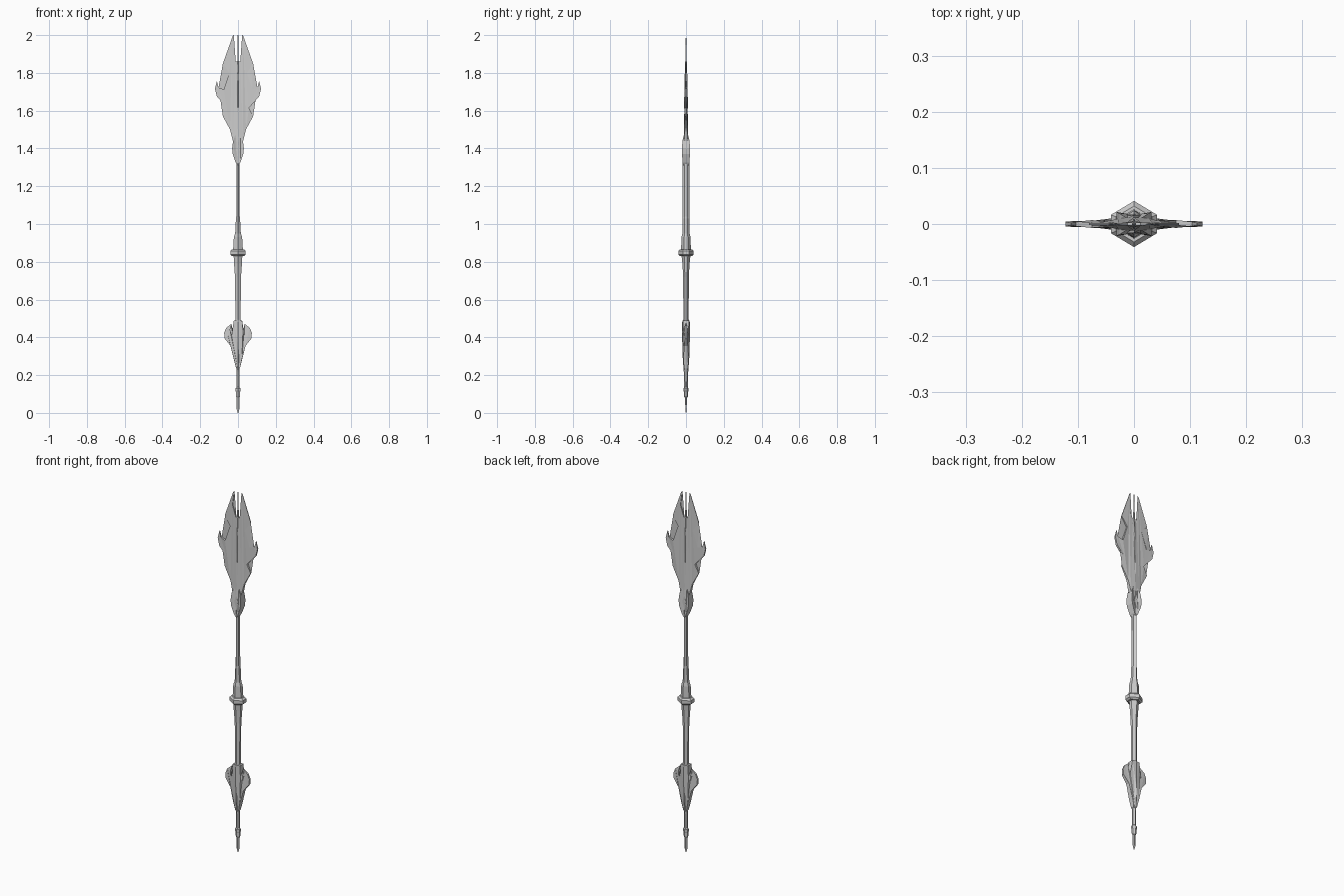
import bpy, bmesh


def finish(bm, name):
    bmesh.ops.recalc_face_normals(bm, faces=bm.faces)
    mesh = bpy.data.meshes.new(name)
    bm.to_mesh(mesh)
    bm.free()
    ob = bpy.data.objects.new(name, mesh)
    bpy.context.collection.objects.link(ob)
    return ob


def hex_loft(name, sections):
    """Six-sided loft through (z, half width, half depth) sections."""
    bm = bmesh.new()
    rings = []
    for z, rx, ry in sections:
        pts = [(0, -ry), (rx, -.4 * ry), (rx, .4 * ry),
               (0, ry), (-rx, .4 * ry), (-rx, -.4 * ry)]
        rings.append([bm.verts.new((x, y, z)) for x, y in pts])
    for a, b in zip(rings, rings[1:]):
        for i in range(6):
            j = (i + 1) % 6
            bm.faces.new((a[i], a[j], b[j], b[i]))
    bm.faces.new(rings[0])
    bm.faces.new(rings[-1])
    return finish(bm, name)


def plate(name, half):
    """Symmetric plate from a half outline of (x, z, half thickness)."""
    bm = bmesh.new()
    n = len(half)
    for s in (1, -1):
        front = [bm.verts.new((s * x, -t, z)) for x, z, t in half]
        back = [bm.verts.new((s * x, t, z)) for x, z, t in half]
        caps = [bm.faces.new(front), bm.faces.new(back)]
        for i in range(n):
            j = (i + 1) % n
            if half[i][0] or half[j][0]:
                bm.faces.new((front[i], front[j], back[j], back[i]))
        bmesh.ops.triangulate(bm, faces=caps)
    bmesh.ops.remove_doubles(bm, verts=bm.verts, dist=1e-5)
    return finish(bm, name)


# Spear head with side hooks and two prongs
plate("blade", [
    (0, 1.46, .012), (.027, 1.44, .010), (.042, 1.50, .006), (.08, 1.57, .003),
    (.058, 1.615, .006), (.112, 1.675, .005), (.122, 1.715, .004),
    (.112, 1.757, .002), (.103, 1.722, .004), (.075, 1.713, .007),
    (.046, 1.80, .004), (.08, 1.85, .002), (.028, 1.995, .001),
    (.022, 2.0, .001), (.033, 1.92, .002), (.012, 1.86, .003),
    (0, 1.86, .003), (0, 1.76, .006), (0, 1.60, .008)])

# Thin spine and centre spike
hex_loft("spine", [(1.58, .002, .007), (1.62, .004, .010), (1.76, .004, .008),
                   (1.86, .004, .004), (2.0, .003, .001)])

# Neck with diamond opening
plate("neck_ring", [
    (0, 1.305, .015), (.012, 1.325, .018), (.028, 1.37, .021), (.031, 1.40, .021),
    (.026, 1.44, .019), (.012, 1.475, .010), (0, 1.48, .009),
    (0, 1.43, .016), (.012, 1.395, .016), (0, 1.36, .016)])

# Upper shaft and stepped sleeve
hex_loft("upper_shaft", [(1.02, .009, .018), (1.32, .008, .018)])
hex_loft("sleeve", [(.86, .026, .026), (.93, .022, .024), (.95, .015, .019),
                    (1.03, .011, .019), (1.04, .009, .017)])

# Hexagonal collar
hex_loft("collar", [(.83, .032, .032), (.838, .041, .041), (.857, .041, .041),
                    (.866, .032, .032)])

# Grip
hex_loft("grip", [(.46, .013, .014), (.72, .016, .015), (.79, .021, .019),
                  (.835, .023, .024)])

# Lower guard with upturned fins
plate("lower_fins", [
    (0, .225, .010), (.010, .235, .010), (.020, .28, .014), (.040, .355, .010),
    (.072, .395, .006), (.073, .425, .005), (.062, .45, .005), (.035, .472, .003),
    (.042, .44, .008), (.034, .41, .012), (.026, .43, .016), (.022, .49, .016),
    (0, .49, .018), (0, .35, .018)])
hex_loft("guard_core", [(.22, .008, .012), (.30, .014, .018), (.38, .017, .020),
                        (.48, .016, .020), (.495, .012, .014)])

# Tail rod, knob and point
hex_loft("tail_rod", [(.10, .008, .009), (.24, .009, .011)])
hex_loft("tail_knob", [(.082, .008, .008), (.09, .011, .011), (.112, .011, .011),
                       (.118, .014, .014), (.13, .014, .014), (.136, .009, .009)])
hex_loft("tail_point", [(0, .002, .001), (.02, .007, .003), (.085, .009, .006)])
